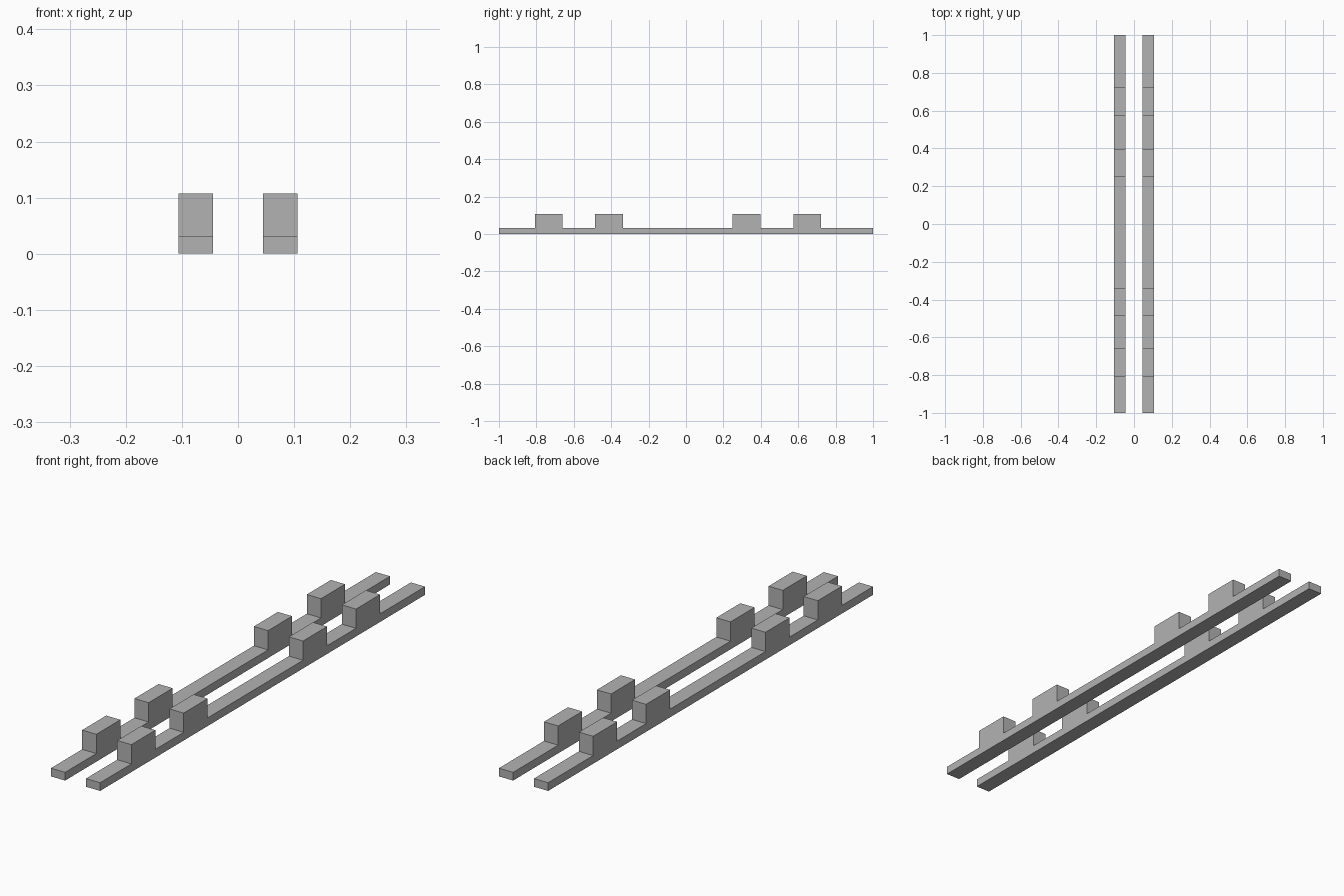
import bpy
import bmesh

cube = bpy.data.objects.get("Cube")
if cube:
    bpy.data.objects.remove(cube, do_unlink=True)

# Single grey material
grey = bpy.data.materials.new("plain grey")
grey.use_nodes = True
GREY = (0.45, 0.45, 0.45, 1)
grey.diffuse_color = GREY
grey.node_tree.nodes["Principled BSDF"].inputs["Base Color"].default_value = GREY

INNER, OUTER = 0.045, 0.106
RAIL_TOP, BLOCK_TOP = 0.032, 0.107
BLOCK_LENGTH = 0.148
BLOCK_STARTS = (-0.808, -0.486, 0.249, 0.575)


def rail_profile():
    """Side outline in (y, z): a flat strip with raised blocks."""
    points = [(1, 0), (-1, 0), (-1, RAIL_TOP)]
    for start in BLOCK_STARTS:
        end = start + BLOCK_LENGTH
        points += [(start, RAIL_TOP), (start, BLOCK_TOP),
                   (end, BLOCK_TOP), (end, RAIL_TOP)]
    return points + [(1, RAIL_TOP)]


def add_rail(name, x_min, x_max):
    bm = bmesh.new()
    side = bm.faces.new([bm.verts.new((x_min, y, z)) for y, z in rail_profile()])
    result = bmesh.ops.extrude_face_region(bm, geom=[side])
    moved = [v for v in result["geom"] if isinstance(v, bmesh.types.BMVert)]
    bmesh.ops.translate(bm, verts=moved, vec=(x_max - x_min, 0, 0))
    bmesh.ops.recalc_face_normals(bm, faces=bm.faces)
    mesh = bpy.data.meshes.new(name)
    bm.to_mesh(mesh)
    bm.free()
    mesh.materials.append(grey)
    bpy.context.collection.objects.link(bpy.data.objects.new(name, mesh))


# Pair of rails, each with four raised blocks
add_rail("left_rail", INNER, OUTER)
add_rail("right_rail", -OUTER, -INNER)
